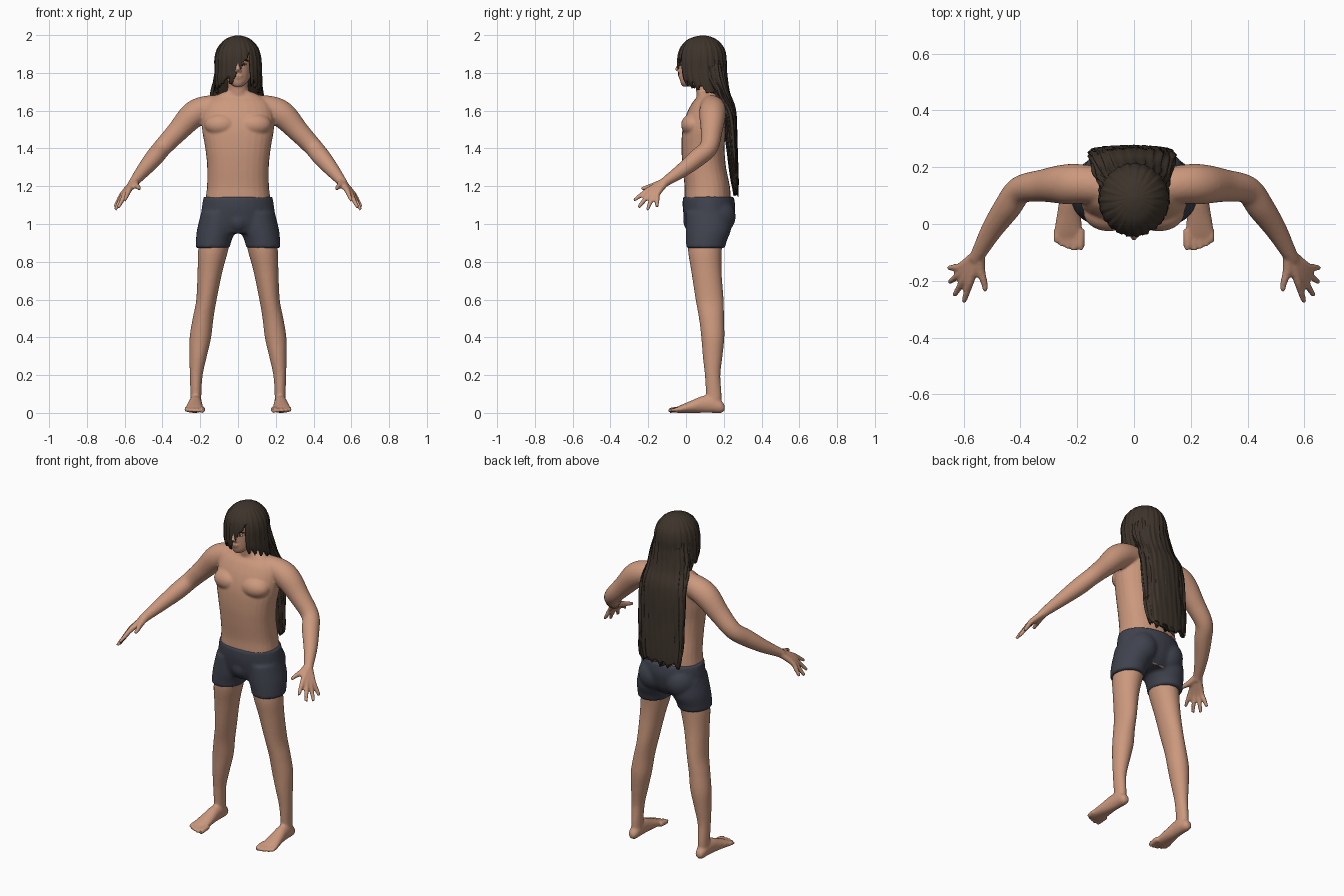
import bpy, bmesh, math, random
from mathutils import Vector, Matrix

random.seed(4)
X, Y, Z = Vector((1, 0, 0)), Vector((0, 1, 0)), Vector((0, 0, 1))


def material(name, rgb):
    m = bpy.data.materials.new(name)
    m.diffuse_color = (*rgb, 1)
    return m


SKIN = material("skin", (0.60, 0.315, 0.205))
HAIR = material("dark brown hair", (0.047, 0.034, 0.024))
CLOTH = material("slate cloth", (0.05, 0.054, 0.075))
EYE = material("eye white", (0.6, 0.58, 0.55))


def spline(pts, n):
    """Catmull-Rom through tuples of numbers."""
    p = [pts[0]] + list(pts) + [pts[-1]]
    out = []
    for i in range(1, len(p) - 2):
        for k in range(n):
            t = k / n
            out.append([0.5 * (2 * b + (c - a) * t + (2 * a - 5 * b + 4 * c - d) * t * t
                               + (3 * b - a - 3 * c + d) * t ** 3)
                        for a, b, c, d in zip(p[i - 1], p[i], p[i + 1], p[i + 2])])
    return out + [list(pts[-1])]


def loft(bm, pts, u=None, v=None, side=1, seg=28, n=5, power=2.0, ripple=None):
    """Closed tube through (x, y, z, ru, rv); rings lie in u-v, or square to the path."""
    rows = spline(pts, n)
    rings = []
    for i, (x, y, z, ru, rv) in enumerate(rows):
        a, b = u, v
        if u is None:
            d = Vector(rows[min(i + 1, len(rows) - 1)][:3]) - Vector(rows[max(i - 1, 0)][:3])
            a = d.cross(Z).normalized()
            b = a.cross(d).normalized()
        ring = []
        for k in range(seg):
            t = 2 * math.pi * k / seg
            c, s = math.cos(t), math.sin(t)
            f = 1 + (ripple(t, z) if ripple else 0)
            q = Vector((x, y, z)) + f * (a * ru * math.copysign(abs(c) ** (2 / power), c)
                                         + b * rv * math.copysign(abs(s) ** (2 / power), s))
            ring.append(bm.verts.new((q.x * side, q.y, q.z)))
        rings.append(ring)
    for r0, r1 in zip(rings, rings[1:]):
        for k in range(seg):
            j = (k + 1) % seg
            bm.faces.new((r0[k], r0[j], r1[j], r1[k]))
    bm.faces.new(rings[0])
    bm.faces.new(rings[-1])
    return rings


def upright(bm, secs, **kw):
    """Horizontal rings from (z, cx, cy, rx, ry)."""
    return loft(bm, [(x, y, z, rx, ry) for z, x, y, rx, ry in secs], X, Y, **kw)


def limb(bm, pts, side, **kw):
    """Round tube from (x, y, z, r)."""
    loft(bm, [(*p, p[3]) for p in pts], side=side, **kw)


def ball(bm, c, r):
    bmesh.ops.create_uvsphere(bm, u_segments=24, v_segments=14, radius=1,
                              matrix=Matrix.Translation(c) @ Matrix.Diagonal((*r, 1)))


def finish(bm, name, mat, voxel=0, smooth=4, shell=0):
    bmesh.ops.recalc_face_normals(bm, faces=bm.faces)
    me = bpy.data.meshes.new(name)
    bm.to_mesh(me)
    bm.free()
    ob = bpy.data.objects.new(name, me)
    bpy.context.collection.objects.link(ob)
    if voxel:
        m = ob.modifiers.new("merge", 'REMESH')
        m.mode, m.voxel_size = 'VOXEL', voxel
        m = ob.modifiers.new("soften", 'SMOOTH')
        m.factor, m.iterations = 0.5, smooth
    if shell:
        m = ob.modifiers.new("thickness", 'SOLIDIFY')
        m.thickness, m.offset = shell, -1
    if ob.modifiers:
        bpy.context.view_layer.update()
        baked = bpy.data.meshes.new_from_object(
            ob.evaluated_get(bpy.context.evaluated_depsgraph_get()))
        ob.modifiers.clear()
        ob.data = baked
    ob.data.materials.clear()
    ob.data.materials.append(mat)
    for p in ob.data.polygons:
        p.use_smooth = True
        p.material_index = 0
    return ob


# Body: torso, neck and head
bm = bmesh.new()
upright(bm, [(.95, 0, .12, .14, .09), (1.03, 0, .12, .17, .115), (1.12, 0, .115, .172, .122),
             (1.2, 0, .112, .164, .12), (1.3, 0, .097, .163, .115), (1.4, 0, .09, .173, .114),
             (1.5, 0, .096, .19, .115), (1.58, 0, .11, .19, .108), (1.64, 0, .12, .17, .088),
             (1.675, 0, .125, .125, .066), (1.70, 0, .12, .075, .058)], power=2.3)
upright(bm, [(1.62, 0, .12, .07, .06), (1.70, 0, .11, .056, .056), (1.80, 0, .095, .054, .056)])
upright(bm, [(1.728, 0, .005, .022, .025), (1.75, 0, .03, .05, .06), (1.78, 0, .055, .066, .088),
             (1.82, 0, .07, .075, .105), (1.87, 0, .08, .08, .115), (1.92, 0, .085, .078, .108),
             (1.96, 0, .085, .055, .075), (1.98, 0, .085, .025, .03)])
limb(bm, [(0, -.026, 1.86, .008), (0, -.04, 1.835, .010), (0, -.048, 1.812, .013)], 1)
ball(bm, (0, -.03, 1.785), (.024, .012, .006))
ball(bm, (0, -.028, 1.774), (.02, .012, .006))
for s in (1, -1):
    # chest, nostril
    ball(bm, (s * .088, .04, 1.525), (.09, .066, .062))
    ball(bm, (s * .01, -.037, 1.81), (.009, .01, .008))
    # arm
    limb(bm, [(.06, .125, 1.62, .062), (.17, .14, 1.61, .068), (.24, .14, 1.575, .07),
              (.32, .135, 1.49, .057), (.40, .12, 1.405, .049), (.445, .06, 1.35, .048),
              (.50, -.02, 1.285, .038), (.545, -.10, 1.23, .027), (.56, -.125, 1.21, .024)], s)
    # fingers with their palm bones, then thumb
    for knuckle, tip in (((.575, -.197, 1.182), (.600, -.277, 1.125)),
                         ((.592, -.187, 1.168), (.633, -.252, 1.088)),
                         ((.604, -.170, 1.160), (.650, -.205, 1.075)),
                         ((.610, -.150, 1.160), (.653, -.155, 1.090))):
        k, t = Vector(knuckle), Vector(tip)
        w = Vector((.548, -.105, 1.225)).lerp(k, .12)
        limb(bm, [(*w, .020), (*k, .015), (*k.lerp(t, .5), .0125), (*t, .009)], s, seg=14)
    limb(bm, [(.545, -.11, 1.225, .02), (.54, -.165, 1.205, .017), (.528, -.205, 1.195, .0125),
              (.523, -.237, 1.185, .009)], s, seg=14)
    # leg
    upright(bm, [(1.0, .105, .11, .08, .095), (.87, .13, .1, .08, .09), (.75, .148, .108, .066, .08),
                 (.6, .167, .125, .054, .074), (.5, .185, .135, .055, .066),
                 (.4, .199, .142, .057, .061), (.3, .211, .141, .046, .052),
                 (.2, .221, .141, .034, .041), (.1, .223, .147, .029, .041),
                 (.04, .223, .147, .03, .04)], side=s)
    # foot and toes
    loft(bm, [(.224, .205, .027, .014, .012), (.224, .187, .032, .027, .032),
              (.224, .14, .045, .033, .045), (.226, .09, .045, .036, .045),
              (.229, .03, .033, .043, .033), (.232, -.03, .02, .05, .02),
              (.233, -.055, .014, .048, .013)], X, Z, side=s)
    for i, r in enumerate((.016, .012, .012, .011, .011)):
        x = (.189, .212, .234, .255, .273)[i]
        end = (-.09, -.093, -.087, -.078, -.064)[i]
        limb(bm, [(x, -.02, .02, r), (x, -.05, .018, r), (x, end, .012, r * .85)], s, seg=14)
finish(bm, "body", SKIN, voxel=.007, smooth=3)

# Eyes and brows
bm = bmesh.new()
for s in (1, -1):
    ball(bm, (s * .033, -.022, 1.846), (.014, .008, .006))
finish(bm, "eyes", EYE)
bm = bmesh.new()
for s in (1, -1):
    ball(bm, (s * .033, -.029, 1.846), (.006, .004, .006))
    limb(bm, [(.014, -.035, 1.862, .004), (.035, -.03, 1.868, .005), (.056, -.014, 1.862, .003)], s, seg=10)
finish(bm, "eyebrows_and_pupils", HAIR)

# Shorts
bm = bmesh.new()
upright(bm, [(.95, 0, .115, .16, .095), (1.0, 0, .12, .2, .122), (1.07, 0, .122, .194, .138),
             (1.12, 0, .12, .187, .138), (1.145, 0, .118, .182, .133)], n=6)
ball(bm, (0, .035, 1.02), (.055, .05, .065))
for s in (1, -1):
    upright(bm, [(1.06, .1, .12, .095, .12), (.97, .115, .118, .102, .12),
                 (.91, .129, .108, .094, .108), (.872, .134, .104, .091, .103)], side=s, n=6)
    ball(bm, (s * .088, .165, 1.04), (.094, .098, .1))
finish(bm, "shorts", CLOTH, voxel=.01, smooth=2)


# Hair: ripples suggest strands
def strands(t, z):
    return .018 * math.sin(23 * t + 9 * z) + .014 * math.sin(41 * t - 14 * z)


# Cap over the skull with a slanted face opening
bm = bmesh.new()
upright(bm, [(1.695, 0, .11, .122, .1), (1.76, 0, .092, .125, .125), (1.82, 0, .085, .123, .128),
             (1.88, 0, .085, .121, .128), (1.93, 0, .085, .107, .116), (1.97, 0, .085, .076, .084),
             (1.99, 0, .088, .042, .046), (1.998, 0, .09, .01, .01)], seg=120, n=7, ripple=strands)
doomed = []
for f in bm.faces:
    c = f.calc_center_median()
    jag = .008 * math.sin(c.x * 160 + c.y * 90)
    opening = c.y < .03 and c.x < .066 and c.z < 1.757 + (c.x + .03) * 1.6 + jag
    hem = c.y < .13 and c.z < 1.748 - .38 * c.y + 2 * jag
    if (opening and c.x > -.04) or hem or (len(f.verts) > 4 and c.z < 1.8):
        doomed.append(f)
bmesh.ops.delete(bm, geom=doomed, context='FACES')
finish(bm, "hair_cap", HAIR, shell=.012)

# Long hair down the back with a ragged end
bm = bmesh.new()
rings = upright(bm, [(1.9, 0, .12, .1, .08), (1.78, 0, .145, .122, .07), (1.7, -.002, .178, .13, .052),
                     (1.6, -.005, .223, .145, .04), (1.4, -.008, .243, .147, .029),
                     (1.25, -.01, .256, .142, .022), (1.17, -.01, .263, .13, .014)],
                seg=96, n=7, ripple=lambda t, z: 2.5 * strands(t, z))
for k, v in enumerate(rings[-1]):
    v.co.z += .018 * math.sin(v.co.x * 110) + random.uniform(-.012, .012)
finish(bm, "long_back_hair", HAIR)

# Loose locks lying over the back hair and beside the neck
bm = bmesh.new()
for i in range(9):
    x = -.12 + .03 * i
    d = random.uniform(-.012, .012)
    low = random.uniform(1.17, 1.3)
    loft(bm, [(x * .8, .195 - abs(x) * .35, 1.82, .012, .010), (x + d, .212 - abs(x) * .3, 1.7, .016, .010),
              (x * 1.1, .252 - abs(x) * .15, 1.58, .016, .011), (x * 1.1 + d, .264 - abs(x) * .1, 1.4, .014, .009),
              (x * 1.05, .268 - abs(x) * .05, low, .004, .003)], X, Y, seg=10)
finish(bm, "loose_locks", HAIR)
